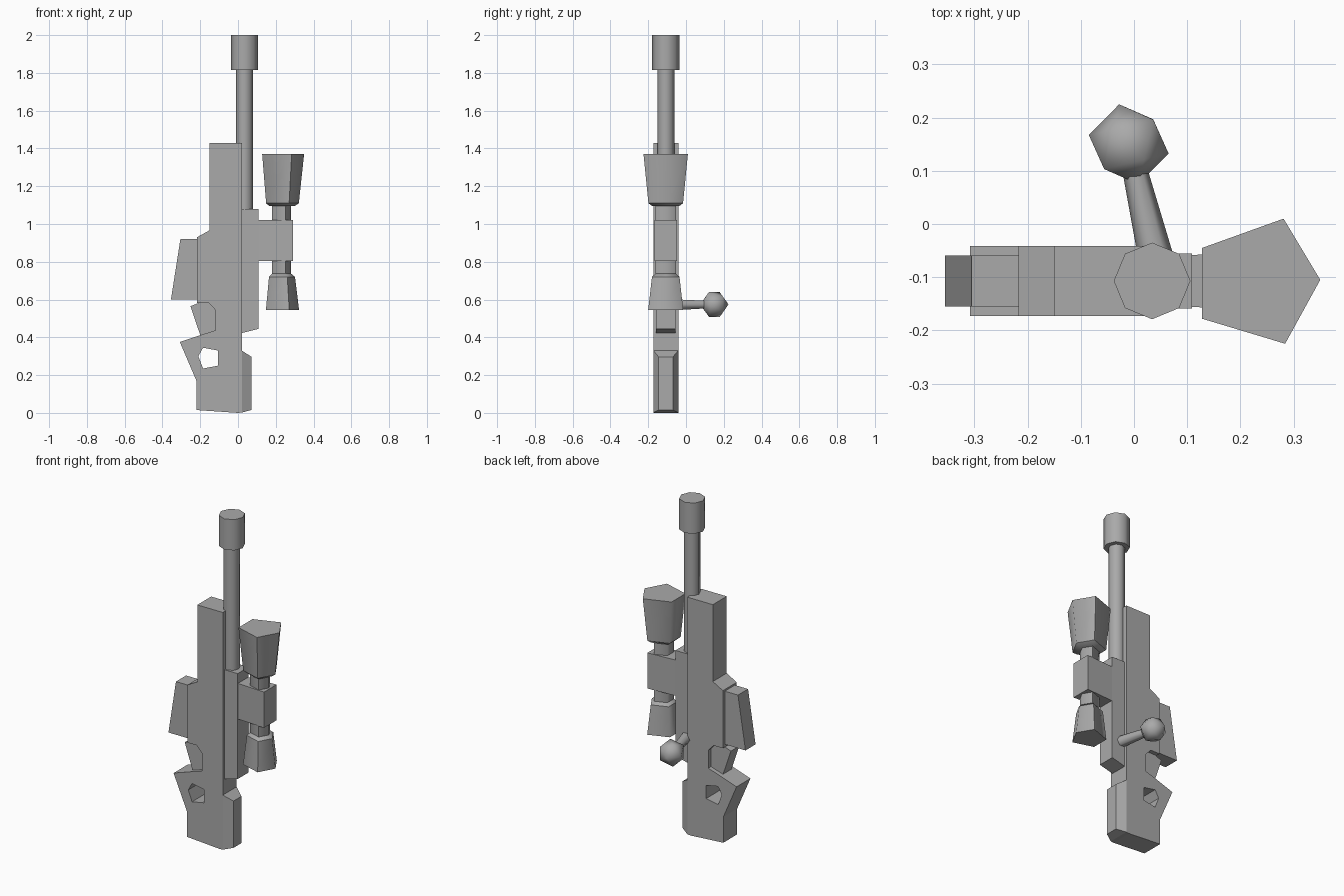
import bpy
import bmesh
import math
from mathutils import Vector

cube = bpy.data.objects.get("Cube")
if cube:
    bpy.data.objects.remove(cube, do_unlink=True)

MID = -0.107  # depth of the shared centre plane

grey = bpy.data.materials.new("plain_grey")
grey.use_nodes = True
grey.diffuse_color = (0.4, 0.4, 0.4, 1)
grey.node_tree.nodes["Principled BSDF"].inputs["Base Color"].default_value = (0.4, 0.4, 0.4, 1)


def finish(name, bm, smooth=None):
    bmesh.ops.recalc_face_normals(bm, faces=bm.faces[:])
    mesh = bpy.data.meshes.new(name)
    bm.to_mesh(mesh)
    bm.free()
    mesh.materials.append(grey)
    obj = bpy.data.objects.new(name, mesh)
    bpy.context.collection.objects.link(obj)
    if smooth:
        bpy.ops.object.select_all(action="DESELECT")
        obj.select_set(True)
        bpy.context.view_layer.objects.active = obj
        bpy.ops.object.shade_smooth_by_angle(angle=math.radians(smooth))
    return obj


def loft(name, rings, smooth=None):
    """Skin a stack of equal-length point rings and cap both ends."""
    bm = bmesh.new()
    loops = [[bm.verts.new(p) for p in ring] for ring in rings]
    n = len(loops[0])
    for a, b in zip(loops, loops[1:]):
        for i in range(n):
            j = (i + 1) % n
            bm.faces.new((a[i], a[j], b[j], b[i]))
    bm.faces.new(loops[0])
    bm.faces.new(loops[-1])
    return finish(name, bm, smooth)


def prism(name, outline, half):
    """Extrude an x-z outline evenly about the centre plane."""
    return loft(name, [[(x, MID + s * half, z) for x, z in outline] for s in (-1, 1)])


def tube(name, x, radius, z0, z1):
    """Eight-sided upright cylinder."""
    angles = [math.tau * i / 8 for i in range(8)]
    return loft(name, [[(x + radius * math.cos(a), MID + radius * math.sin(a), z)
                        for a in angles] for z in (z0, z1)], 75)


# Stock and receiver, with the trigger notch and thumb hole
stock = prism("stock_body", [
    (-0.15, 1.43), (0.02, 1.43), (0.02, 0.002), (0, 0), (-0.22, 0.015),
    (-0.22, 0.17), (-0.308, 0.375), (-0.205, 0.41), (-0.12, 0.437),
    (-0.12, 0.545), (-0.155, 0.583), (-0.217, 0.583), (-0.217, 0.93), (-0.15, 0.967)], 0.066)
cutter = prism("thumb_hole_cutter", [
    (-0.185, 0.345), (-0.105, 0.33), (-0.105, 0.25), (-0.185, 0.235), (-0.21, 0.3)], 0.2)
cutter.hide_render = True
cutter.hide_set(True)
cut = stock.modifiers.new("thumb_hole", "BOOLEAN")
cut.operation = "DIFFERENCE"
cut.solver = "EXACT"
cut.object = cutter

# Magazine, trigger and upper receiver
prism("magazine", [(-0.305, 0.92), (-0.2, 0.92), (-0.2, 0.6), (-0.355, 0.6)], 0.048)
prism("trigger", [(-0.252, 0.565), (-0.2, 0.585), (-0.115, 0.585),
                  (-0.115, 0.437), (-0.2, 0.412)], 0.04)
prism("upper_receiver", [(0.01, 0.42), (0.109, 0.445), (0.109, 1.08), (0.01, 1.08)], 0.052)


# Cheek rest tapering away from the stock
def rest_ring(x, half, low, high):
    return [(x, MID - half, low), (x, MID + half, low),
            (x, MID + half, high), (x, MID - half, high)]


loft("cheek_rest", [rest_ring(0.02, 0.066, 0.002, 0.33), rest_ring(0.071, 0.038, 0.015, 0.297)])

# Barrel and muzzle
tube("barrel", 0.034, 0.045, 1.0, 1.84)
tube("muzzle", 0.034, 0.072, 1.815, 2.0)

# Five-sided scope: bell, tube, eyepiece and their collars
PENTAGON = [(0.127, 0.002), (0.058, 0.117), (-0.095, 0.062), (-0.095, -0.071), (0.061, -0.118)]


def scope_part(name, *levels):
    loft(name, [[(0.223 + x * s, MID + y * s, z) for x, y in PENTAGON] for z, s in levels], 75)


scope_part("scope_bell", (1.11, 0.78), (1.37, 1.0))
scope_part("scope_bell_collar", (1.094, 0.6), (1.11, 0.78))
scope_part("scope_tube", (0.7, 0.46), (1.14, 0.46))
scope_part("scope_eyepiece", (0.545, 0.79), (0.72, 0.62))
scope_part("scope_eyepiece_collar", (0.72, 0.62), (0.737, 0.46))

# Scope mount, slightly wider at its outer end
loft("scope_mount", [[(x, MID + s * h, z) for x, s, h in
                      ((0.1, -1, 0.048), (0.1, 1, 0.048), (0.29, 1, 0.06), (0.29, -1, 0.06))]
                     for z in (0.805, 1.02)])

# Bolt handle: tapered arm and faceted round knob
start, end = Vector((0.045, -0.08, 0.572)), Vector((-0.01, 0.15, 0.574))
axis = (end - start).normalized()
turn = axis.to_track_quat("Z", "Y")
arm_rings = []
for t, r in ((0, 0.034), (0.75, 0.024)):
    centre = start.lerp(end, t)
    arm_rings.append([centre + turn @ Vector((r * math.cos(a), r * math.sin(a), 0))
                      for a in (math.tau * i / 6 for i in range(6))])
loft("bolt_arm", arm_rings, 75)

bm = bmesh.new()
bmesh.ops.create_icosphere(bm, subdivisions=1, radius=0.077)
for v in bm.verts:
    v.co = end + turn @ v.co
finish("bolt_knob", bm, 75)
